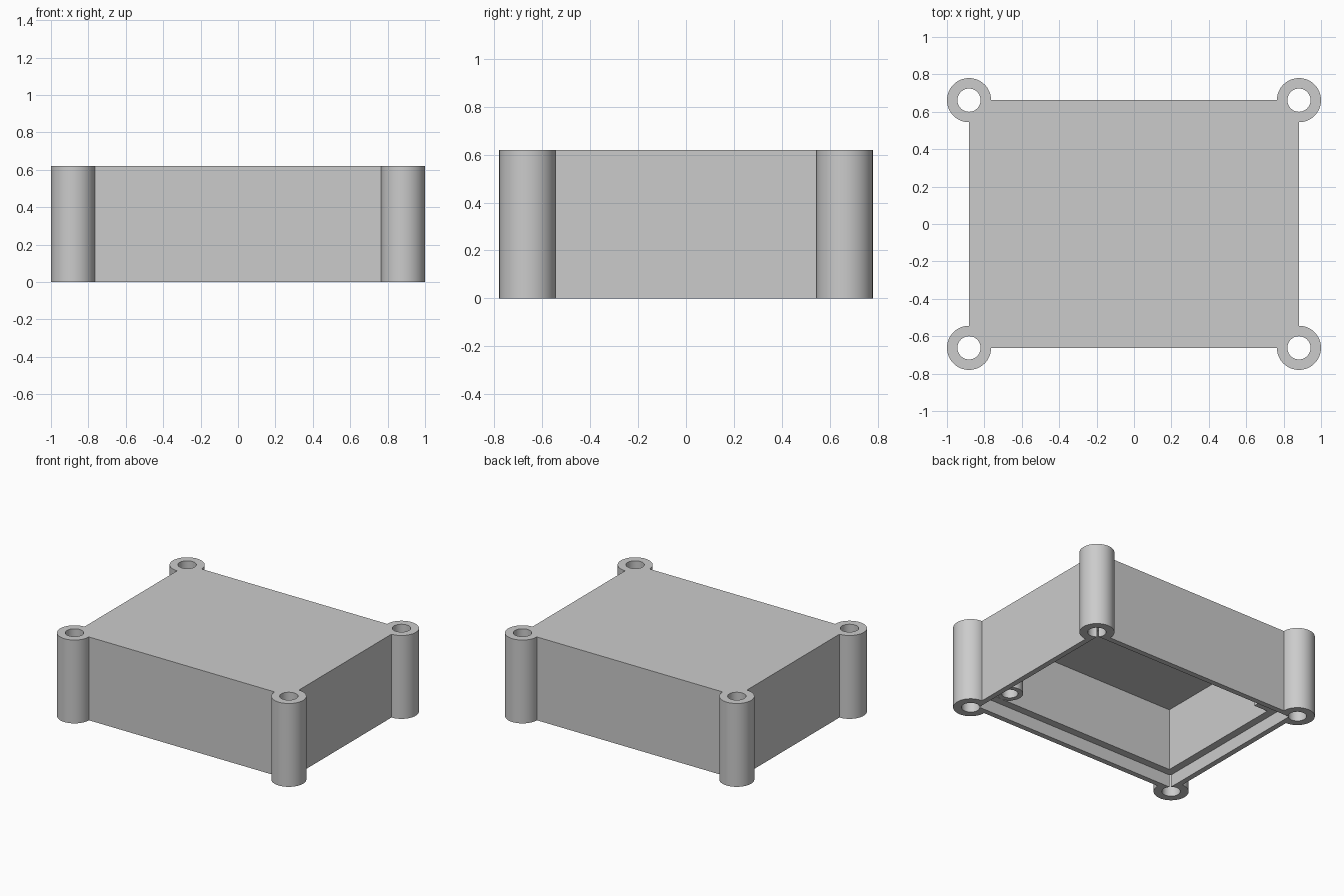
import bpy
import math

if "Cube" in bpy.data.objects:
    bpy.data.objects.remove(bpy.data.objects["Cube"], do_unlink=True)

HX, HY, H = 0.882, 0.662, 0.62      # shell half sizes and height
POST_R, HOLE_R = 0.118, 0.062
RIM, WALL = 0.04, 0.097             # wall thickness at the rim and above the ledge
LEDGE, ROOF = 0.093, 0.557          # heights of the ledge and inner ceiling

grey = bpy.data.materials.new("plain grey")
grey.use_nodes = True
grey.diffuse_color = (0.6, 0.6, 0.6, 1)
bsdf = next(n for n in grey.node_tree.nodes if n.type == 'BSDF_PRINCIPLED')
bsdf.inputs["Base Color"].default_value = grey.diffuse_color


def finish(obj, name):
    obj.name = name
    obj.data.materials.clear()
    obj.data.materials.append(grey)
    return obj


def box(name, x0, x1, y0, y1, z0, z1):
    bpy.ops.mesh.primitive_cube_add(
        size=1, location=((x0 + x1) / 2, (y0 + y1) / 2, (z0 + z1) / 2))
    obj = bpy.context.object
    obj.scale = (x1 - x0, y1 - y0, z1 - z0)
    bpy.ops.object.transform_apply(location=True, rotation=True, scale=True)
    return finish(obj, name)


def cylinder(name, x, y, r, z0, z1):
    bpy.ops.mesh.primitive_cylinder_add(
        vertices=64, radius=r, depth=z1 - z0, location=(x, y, (z0 + z1) / 2))
    return finish(bpy.context.object, name)


def combine(target, tool, operation):
    # Apply a boolean and discard the helper
    mod = target.modifiers.new("cut", 'BOOLEAN')
    mod.operation, mod.solver, mod.object = operation, 'EXACT', tool
    bpy.ops.object.select_all(action='DESELECT')
    bpy.context.view_layer.objects.active = target
    target.select_set(True)
    bpy.ops.object.modifier_apply(modifier=mod.name)
    bpy.data.objects.remove(tool, do_unlink=True)


def smooth(obj):
    bpy.ops.object.select_all(action='DESELECT')
    bpy.context.view_layer.objects.active = obj
    obj.select_set(True)
    bpy.ops.object.shade_smooth_by_angle(angle=math.radians(30))


# Shell with a round post on every corner
shell = box("enclosure_shell", -HX, HX, -HY, HY, 0, H)
corners = [(sx * HX, sy * HY) for sx in (-1, 1) for sy in (-1, 1)]
for x, y in corners:
    combine(shell, cylinder("corner_post", x, y, POST_R, 0, H), 'UNION')

# Open underside: deep cavity, then a shallow recess that leaves a ledge
for name, inset, top in (("cavity", WALL, ROOF), ("lid_recess", RIM, LEDGE)):
    cutter = box(name, inset - HX, HX - inset, inset - HY, HY - inset, -0.1, top)
    combine(shell, cutter, 'DIFFERENCE')

# Screw holes through the posts
for x, y in corners:
    combine(shell, cylinder("screw_hole", x, y, HOLE_R, -0.1, H + 0.1), 'DIFFERENCE')
smooth(shell)

# Hollow standoff inside the front left corner
sx, sy = HX - 0.187, 0.187 - HY
standoff = cylinder("inner_standoff", sx, sy, 0.09, LEDGE, ROOF)
combine(standoff, cylinder("standoff_hole", sx, sy, 0.055, 0, ROOF - 0.05), 'DIFFERENCE')
smooth(standoff)

# Square support block inside the back right corner
box("inner_support_block", WALL - HX, 0.21 - HX, HY - 0.2, HY - WALL, LEDGE, ROOF)
